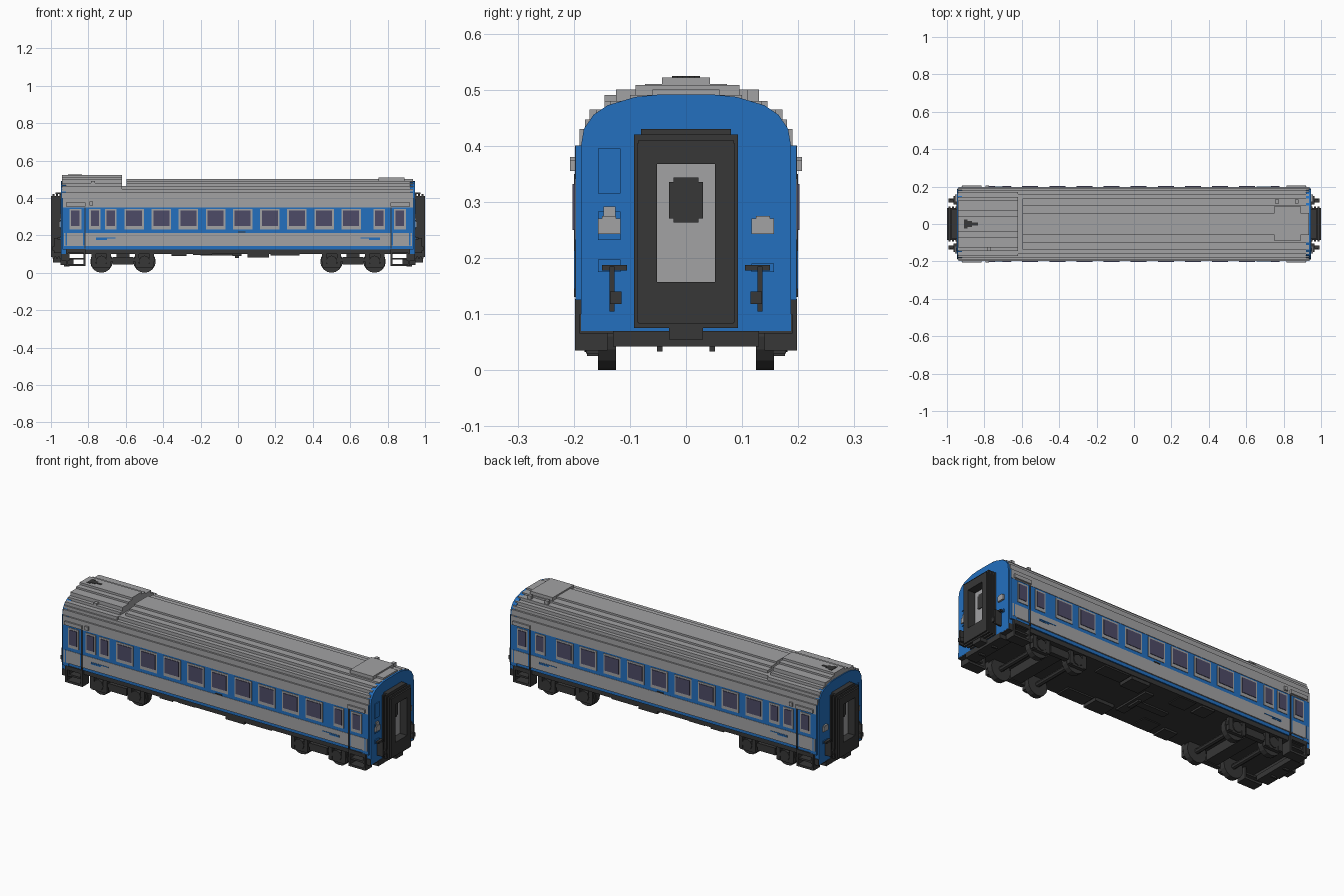
import bpy, bmesh, math
from mathutils import Matrix, Vector

if "Cube" in bpy.data.objects:
    bpy.data.objects.remove(bpy.data.objects["Cube"], do_unlink=True)


def material(name, rgb):
    m = bpy.data.materials.new(name)
    m.use_nodes = True
    m.diffuse_color = (*rgb, 1)
    m.node_tree.nodes["Principled BSDF"].inputs["Base Color"].default_value = (*rgb, 1)
    return m


GREY = material("light grey", (0.36, 0.36, 0.37))
BLUE = material("blue", (0.017, 0.16, 0.52))
DARK = material("dark grey", (0.038, 0.038, 0.038))
GLASS = material("tinted glass", (0.075, 0.07, 0.135))


def finish(name, bm, mat):
    bmesh.ops.recalc_face_normals(bm, faces=bm.faces)
    me = bpy.data.meshes.new(name)
    bm.to_mesh(me)
    bm.free()
    me.materials.append(mat)
    ob = bpy.data.objects.new(name, me)
    bpy.context.collection.objects.link(ob)
    return ob


def boxes(name, mat, spans, mx=False, my=False):
    """One object from (x0, x1, y0, y1, z0, z1) spans, optionally mirrored in x and y."""
    bm = bmesh.new()
    for x0, x1, y0, y1, z0, z1 in spans:
        for sx in ((1, -1) if mx else (1,)):
            for sy in ((1, -1) if my else (1,)):
                c = Vector((sx * (x0 + x1) / 2, sy * (y0 + y1) / 2, (z0 + z1) / 2))
                s = Matrix.Diagonal((x1 - x0, y1 - y0, z1 - z0, 1))
                bmesh.ops.create_cube(bm, size=1, matrix=Matrix.Translation(c) @ s)
    return finish(name, bm, mat)


def extrude_x(name, mat, half, x0, x1):
    """Extrude a symmetric (y, z) half outline, listed bottom to top, along x."""
    outline = half + [(-y, z) for y, z in reversed(half)]
    bm = bmesh.new()
    f = bm.faces.new([bm.verts.new((x0, y, z)) for y, z in outline])
    r = bmesh.ops.extrude_face_region(bm, geom=[f])
    bmesh.ops.translate(bm, vec=(x1 - x0, 0, 0),
                        verts=[v for v in r["geom"] if isinstance(v, bmesh.types.BMVert)])
    return finish(name, bm, mat)


def steps(z_bottom, layers):
    """Stepped half outline from (half width, top height) layers."""
    pts, z = [], z_bottom
    for y, top in layers:
        pts += [(y, z), (y, top)]
        z = top
    return pts


def cylinders(name, mat, items, sides=16):
    """Cylinders along y from (x, y centre, z, radius, length)."""
    bm = bmesh.new()
    for x, y, z, r, l in items:
        m = Matrix.Translation((x, y, z)) @ Matrix.Rotation(math.pi / 2, 4, "X")
        bmesh.ops.create_cone(bm, cap_ends=True, segments=sides, radius1=r, radius2=r,
                              depth=l, matrix=m)
    return finish(name, bm, mat)


# Body shell, in horizontal bands
boxes("floor", DARK, [(-0.93, 0.93, -0.185, 0.185, 0.10, 0.13)])
boxes("blue_sill", BLUE, [(-0.93, 0.93, -0.192, 0.192, 0.125, 0.145)])
boxes("lower_panels", GREY, [(-0.93, 0.93, -0.198, 0.198, 0.143, 0.213)])
boxes("window_band", BLUE, [(-0.935, 0.935, -0.196, 0.196, 0.213, 0.35)])
boxes("upper_panels", GREY, [(-0.935, 0.935, -0.198, 0.198, 0.35, 0.40)])

# Stepped roof
lower = [(0.19, 0.43), (0.18, 0.447), (0.16, 0.465)]
extrude_x("roof", GREY, steps(0.40, lower + [(0.135, 0.48), (0.10, 0.49), (0.06, 0.50)]), -0.595, 0.935)
extrude_x("roof_low_end", GREY, steps(0.40, lower), -0.94, -0.595)
extrude_x("air_conditioner", GREY,
          steps(0.44, [(0.172, 0.465), (0.145, 0.48), (0.125, 0.50), (0.073, 0.51), (0.043, 0.522)]),
          -0.94, -0.62)
boxes("roof_hatch", GREY, [(0.75, 0.89, -0.09, 0.095, 0.48, 0.508)])
boxes("roof_knobs", GREY, [(0.755, 0.775, 0.11, 0.13, 0.47, 0.50), (0.86, 0.88, 0.11, 0.13, 0.47, 0.50),
                           (-0.785, -0.765, -0.145, -0.125, 0.46, 0.49)])
boxes("roof_marker", DARK, [(-0.91, -0.89, -0.025, 0.025, 0.52, 0.524),
                            (-0.89, -0.865, -0.016, 0.016, 0.52, 0.524),
                            (-0.865, -0.835, -0.007, 0.007, 0.52, 0.524)])
boxes("gutter_vents", GREY, [(0.815, 0.92, 0.19, 0.207, 0.355, 0.375)], True, True)
boxes("side_lamps", GREY, [(-0.795, -0.775, 0.19, 0.207, 0.36, 0.38)], my=True)

# Windows: grey frame, glass pane, thin blue sill line
windows = [(0.025 + 0.145 * i, 0.094) for i in range(-4, 5)]
windows += [(-0.68, 0.052), (-0.765, 0.052), (0.755, 0.052), (-0.87, 0.054), (0.865, 0.054)]
boxes("window_frames", GREY, [(x - w / 2 - 0.005, x + w / 2 + 0.005, 0.19, 0.199, 0.232, 0.342)
                              for x, w in windows], my=True)
boxes("window_panes", GLASS, [(x - w / 2 + 0.004, x + w / 2 - 0.004, 0.19, 0.202, 0.25, 0.332)
                              for x, w in windows], my=True)

# Door seams and side markings
boxes("door_seams", DARK, [(0.815, 0.821, 0.19, 0.2, 0.13, 0.35)], True, True)
boxes("door_sills", BLUE, [(0.822, 0.828, 0.19, 0.2, 0.145, 0.213),
                           (0.915, 0.921, 0.19, 0.2, 0.145, 0.213)], True, True)
boxes("side_markings", BLUE, [(0.70, 0.76, 0.19, 0.2, 0.176, 0.182),
                              (0.655, 0.76, 0.19, 0.2, 0.184, 0.188)], True, True)
boxes("centre_plate", DARK, [(0.0, 0.04, 0.19, 0.2, 0.214, 0.22)], my=True)

# Blue rounded end walls
end = [(0.187, 0.07), (0.187, 0.40), (0.182, 0.43), (0.165, 0.455), (0.14, 0.472), (0.09, 0.487), (0.05, 0.491)]
for side, s in (("left", 1), ("right", -1)):
    extrude_x(side + "_end_wall", BLUE, end, s * 0.92, s * 0.946)
boxes("end_corners", BLUE, [(0.90, 0.938, 0.18, 0.197, 0.125, 0.40)], True, True)
boxes("end_panels", BLUE, [(0.94, 0.95, -0.157, -0.117, 0.315, 0.395),
                           (0.94, 0.95, -0.157, -0.117, 0.232, 0.283),
                           (0.94, 0.95, 0.117, 0.157, 0.175, 0.19),
                           (0.94, 0.95, -0.157, -0.117, 0.175, 0.197)], True)
boxes("end_lamps", GREY, [(0.94, 0.956, 0.117, 0.157, 0.243, 0.27),
                          (0.94, 0.956, 0.125, 0.15, 0.27, 0.275)], True, True)
boxes("lamp_bracket", GREY, [(0.94, 0.953, -0.147, -0.126, 0.275, 0.292)], True)

# Gangway bellows: alternating hollow frames around a recessed door
frames = []
for i in range(6):
    x = 0.944 + i * 0.0095
    w, t = ((0.093, 0.42), (0.085, 0.41))[i % 2]
    b = 0.075 if i % 2 == 0 else 0.083
    x1 = min(x + 0.0095, 1.0)
    frames += [(x, x1, 0.052, w, b, t), (x, x1, -w, -0.052, b, t),
               (x, x1, -0.052, 0.052, 0.367, t), (x, x1, -0.052, 0.052, b, 0.157)]
frames += [(0.99, 1.0, 0.052, 0.086, 0.085, 0.405), (0.99, 1.0, -0.086, -0.052, 0.085, 0.405),
           (0.99, 1.0, -0.052, 0.052, 0.367, 0.405), (0.99, 1.0, -0.06, 0.06, 0.085, 0.157),
           (0.944, 0.975, -0.08, 0.08, 0.42, 0.43)]
boxes("gangway_bellows", DARK, frames, True)
boxes("gangway_doors", GREY, [(0.94, 0.955, -0.053, 0.053, 0.155, 0.37)], True)
boxes("gangway_door_windows", DARK, [(0.95, 0.959, -0.03, 0.03, 0.27, 0.335),
                                     (0.95, 0.959, -0.022, 0.022, 0.263, 0.343)], True)

# End handles and couplings
boxes("end_handles", DARK, [(0.945, 0.985, 0.127, 0.136, 0.105, 0.185),
                            (0.945, 0.992, 0.115, 0.135, 0.118, 0.14),
                            (0.945, 0.965, 0.105, 0.15, 0.178, 0.187)], True, True)
boxes("end_beams", DARK, [(0.90, 0.945, -0.19, 0.19, 0.065, 0.10),
                          (0.88, 0.95, -0.13, 0.13, 0.042, 0.07),
                          (0.90, 0.93, 0.042, 0.052, 0.033, 0.06),
                          (0.90, 0.93, -0.052, -0.042, 0.033, 0.06),
                          (0.93, 0.99, -0.03, 0.03, 0.055, 0.085)], True)

# Entrance steps
boxes("entrance_steps", DARK, [(0.815, 0.92, 0.14, 0.198, 0.105, 0.127),
                               (0.815, 0.92, 0.14, 0.198, 0.035, 0.047),
                               (0.815, 0.92, 0.15, 0.19, 0.07, 0.08),
                               (0.815, 0.825, 0.14, 0.198, 0.04, 0.115),
                               (0.91, 0.92, 0.14, 0.198, 0.04, 0.115)], True, True)

# Bogies: wheels, axles, frames, axle boxes and springs
axles = [-0.73, -0.50, 0.50, 0.73]
cylinders("wheels", DARK, [(x, s * 0.141, 0.06, 0.06, 0.032) for x in axles for s in (1, -1)])
cylinders("axles", DARK, [(x, 0, 0.06, 0.014, 0.28) for x in axles], 8)
cylinders("axle_boxes", DARK, [(x, s * 0.167, 0.062, 0.03, 0.028) for x in axles for s in (1, -1)], 8)
boxes("bogie_frames", DARK, [(0.445, 0.785, 0.155, 0.172, 0.06, 0.08),
                             (0.56, 0.67, 0.15, 0.176, 0.045, 0.085),
                             (0.58, 0.65, -0.15, 0.15, 0.05, 0.105),
                             (0.455, 0.545, 0.157, 0.176, 0.025, 0.05),
                             (0.685, 0.775, 0.157, 0.176, 0.025, 0.05)], True, True)
boxes("bogie_springs", DARK, [(x + d - 0.012, x + d + 0.012, 0.157, 0.178, 0.03, 0.105)
                              for x in (0.50, 0.73) for d in (-0.04, 0.04)], True, True)

# Underfloor equipment
boxes("underfloor_boxes", DARK, [(-0.355, -0.275, 0.10, 0.18, 0.09, 0.125),
                                 (-0.24, -0.14, 0.09, 0.18, 0.095, 0.125),
                                 (-0.11, -0.03, 0.10, 0.18, 0.10, 0.125),
                                 (0.05, 0.165, 0.09, 0.18, 0.082, 0.125),
                                 (0.175, 0.33, 0.10, 0.18, 0.092, 0.125)], my=True)
boxes("brake_gear", DARK, [(-0.03, 0.02, -0.11, 0.11, 0.09, 0.125),
                           (-0.015, 0.005, -0.04, 0.04, 0.08, 0.10),
                           (-0.20, -0.03, -0.02, 0.02, 0.092, 0.11)])
